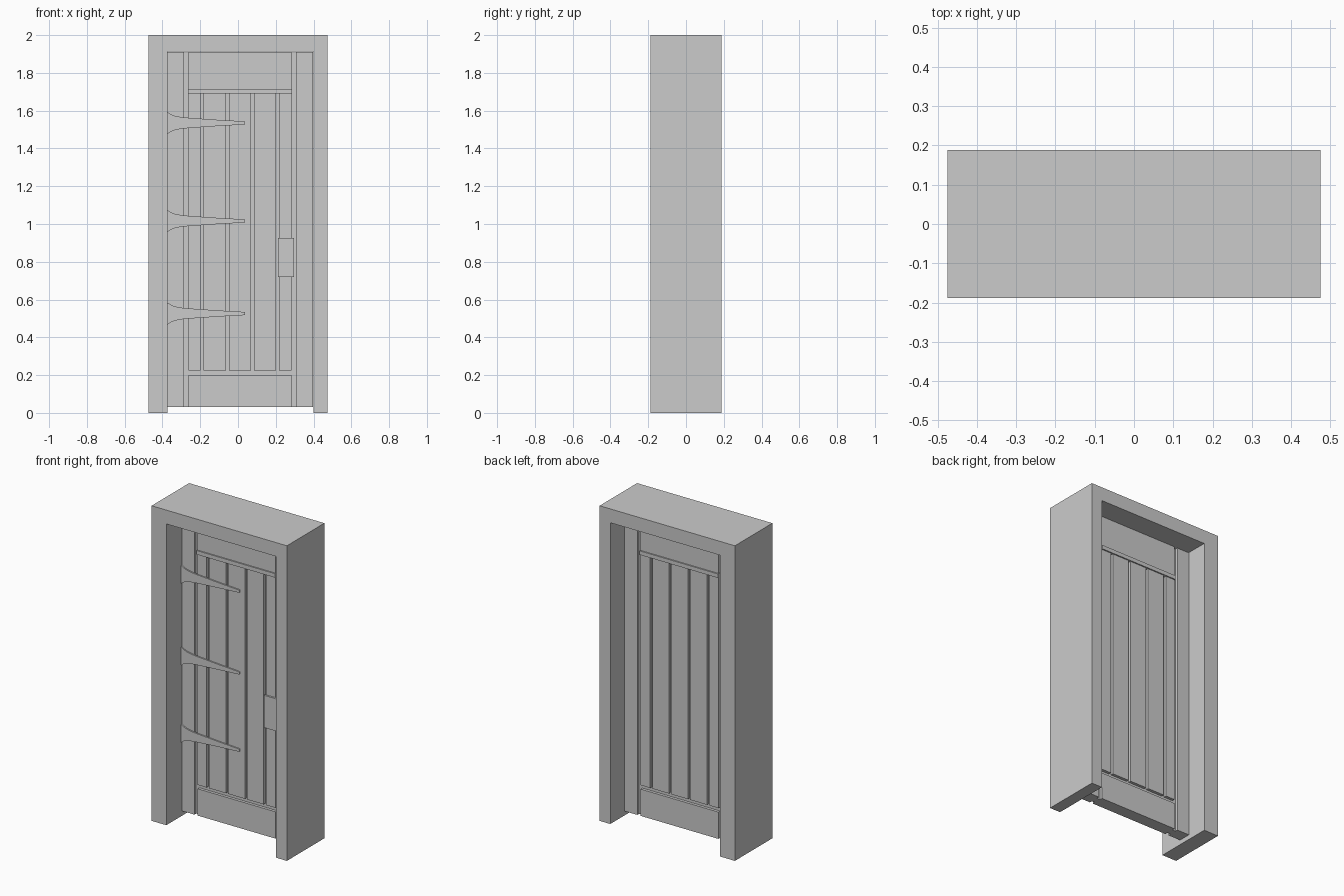
import bpy, bmesh
from mathutils import Vector

if "Cube" in bpy.data.objects:
    bpy.data.objects.remove(bpy.data.objects["Cube"])


def finish(name, bm):
    bmesh.ops.recalc_face_normals(bm, faces=bm.faces)
    me = bpy.data.meshes.new(name)
    bm.to_mesh(me)
    bm.free()
    ob = bpy.data.objects.new(name, me)
    bpy.context.collection.objects.link(ob)
    return ob


def prism(name, pts, y0, y1):
    """Extrude an x-z outline from y0 to y1."""
    bm = bmesh.new()
    face = bm.faces.new([bm.verts.new((x, y0, z)) for x, z in pts])
    ext = bmesh.ops.extrude_face_region(bm, geom=[face])
    verts = [g for g in ext["geom"] if isinstance(g, bmesh.types.BMVert)]
    bmesh.ops.translate(bm, verts=verts, vec=Vector((0, y1 - y0, 0)))
    return finish(name, bm)


def box(name, x0, x1, z0, z1, y0, y1):
    return prism(name, [(x0, z0), (x1, z0), (x1, z1), (x0, z1)], y0, y1)


FRONT, BACK = -0.03, 0.05      # door faces
LEFT, RIGHT = -0.372, 0.396    # door sides
BOTTOM, TOP = 0.03, 1.91

# Deep surround with an off-centre opening
prism("door_frame", [(-0.475, 0), (-0.372, 0), (-0.372, 1.912), (0.4, 1.912),
                     (0.4, 0), (0.475, 0), (0.475, 2), (-0.475, 2)], -0.188, 0.188)

# Recessed core that forms the groove bottoms
box("door_core", -0.30, 0.32, BOTTOM, TOP - 0.001, FRONT + 0.018, BACK - 0.018)

# Stiles and rails
box("left_stile", LEFT, -0.285, BOTTOM, TOP, FRONT, BACK)
box("right_stile", 0.307, RIGHT, BOTTOM, TOP, FRONT, BACK)
box("top_rail", -0.262, 0.283, 1.70, TOP, FRONT, BACK)
box("bottom_rail", -0.262, 0.283, BOTTOM, 0.20, FRONT, BACK)
box("top_batten", -0.264, 0.285, 1.69, 1.715, FRONT - 0.008, BACK + 0.008)

# Vertical planks
edges = [(-0.262, -0.199), (-0.182, -0.064), (-0.048, 0.069), (0.085, 0.201), (0.217, 0.283)]
for i, (a, b) in enumerate(edges):
    box(f"plank_{i + 1}", a, b, 0.225, 1.695, FRONT, BACK)

# Tapered strap hinges
half = [(-0.372, 0.057), (-0.355, 0.046), (-0.335, 0.038), (-0.30, 0.031),
        (-0.26, 0.027), (-0.10, 0.016), (0.025, 0.009), (0.036, 0.007)]
for i, z in enumerate((0.526, 1.016, 1.535)):
    outline = [(x, z - h) for x, h in half] + [(x, z + h) for x, h in reversed(half)]
    prism(f"strap_hinge_{i + 1}", outline, FRONT - 0.008, FRONT + 0.002)

# Lock plate
box("lock_plate", 0.211, 0.297, 0.72, 0.925, FRONT - 0.012, FRONT + 0.002)
